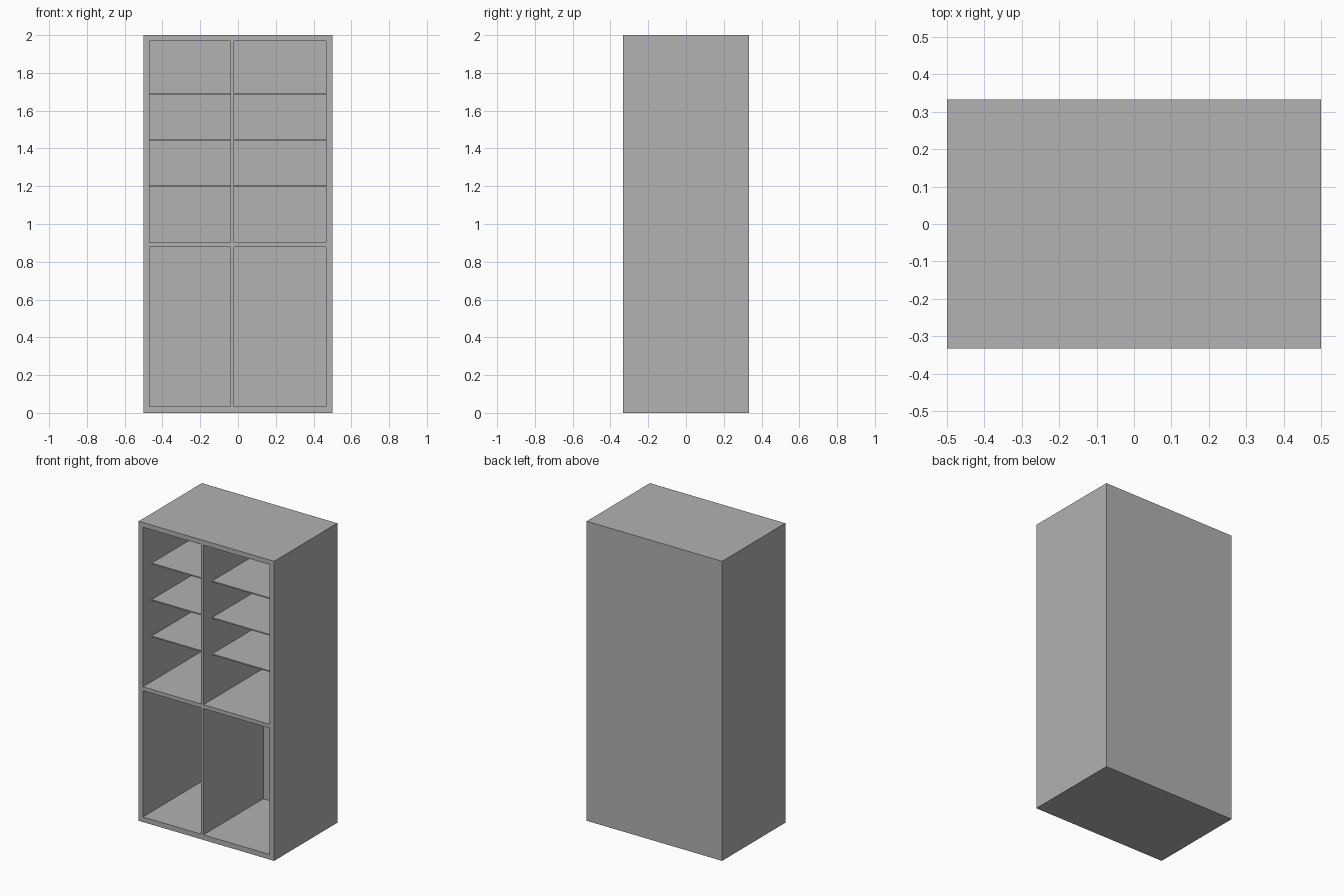
import bpy

if "Cube" in bpy.data.objects:
    bpy.data.objects.remove(bpy.data.objects["Cube"], do_unlink=True)

WIDTH, DEPTH, HEIGHT = 1.0, 0.666, 2.0
FRONT, BACK = -DEPTH / 2, DEPTH / 2
BACK_INNER = BACK - 0.034        # inside face of the back panel
SHELF_FRONT = FRONT + 0.093      # shelves sit back from the opening
SHELF_THICK = 0.008
COLUMNS = {"right": (-0.469, -0.04), "left": (-0.022, 0.467)}
ROWS = {"lower": (0.034, 0.877), "upper": (0.903, 1.968)}
SHELF_HEIGHTS = (1.203, 1.446, 1.69)

grey = bpy.data.materials.new("plain grey")
grey.use_nodes = True
colour = (0.445, 0.445, 0.445, 1)
grey.diffuse_color = colour
grey.node_tree.nodes["Principled BSDF"].inputs["Base Color"].default_value = colour


def box(name, xs, ys, zs):
    """Box spanning the given x, y and z ranges."""
    spans = (xs, ys, zs)
    bpy.ops.mesh.primitive_cube_add(size=1, location=[sum(s) / 2 for s in spans])
    ob = bpy.context.object
    ob.name = name
    ob.scale = [s[1] - s[0] for s in spans]
    bpy.ops.object.transform_apply(location=False, rotation=False, scale=True)
    ob.data.materials.append(grey)
    return ob


# Cabinet body: one solid block with four open bays cut from the front
body = box("cabinet_body", (-WIDTH / 2, WIDTH / 2), (FRONT, BACK), (0, HEIGHT))
for side, xs in COLUMNS.items():
    for level, zs in ROWS.items():
        cutter = box(f"{level}_{side}_bay_cutter", xs, (FRONT - 0.1, BACK_INNER), zs)
        cutter.hide_render = True
        cut = body.modifiers.new("bay", "BOOLEAN")
        cut.operation = "DIFFERENCE"
        cut.solver = "EXACT"
        cut.object = cutter
        bpy.context.view_layer.objects.active = body
        bpy.ops.object.modifier_apply(modifier=cut.name)
        bpy.data.objects.remove(cutter, do_unlink=True)

# Thin shelves in both upper bays
for side, xs in COLUMNS.items():
    for i, z in enumerate(SHELF_HEIGHTS, 1):
        box(f"{side}_shelf_{i}", xs, (SHELF_FRONT, BACK_INNER),
            (z - SHELF_THICK / 2, z + SHELF_THICK / 2))
